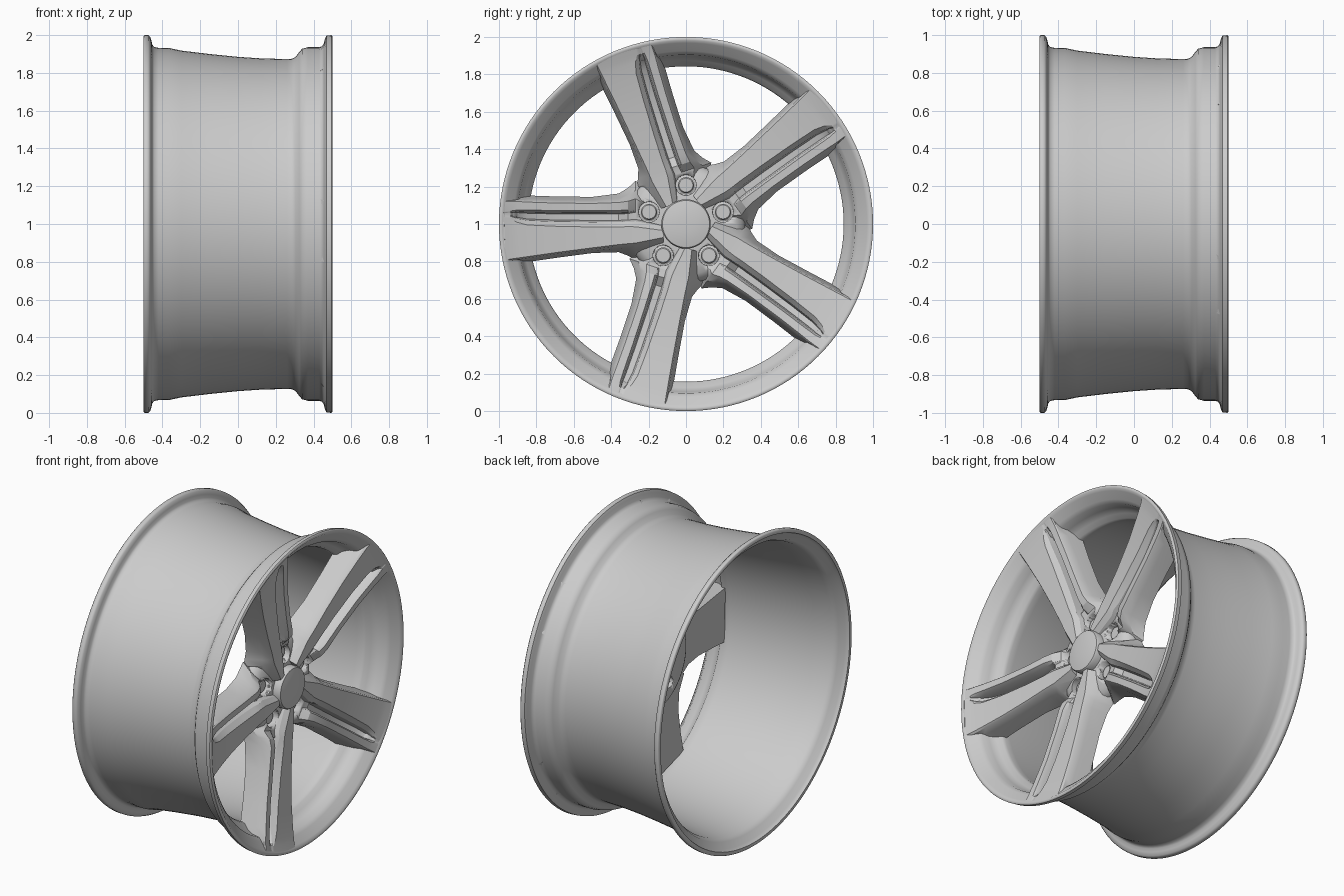
import bpy, bmesh
from math import sin, cos, pi, sqrt, radians

if "Cube" in bpy.data.objects:
    bpy.data.objects.remove(bpy.data.objects["Cube"])


def finish(name, bm, angle=32):
    bmesh.ops.remove_doubles(bm, verts=bm.verts, dist=1e-5)
    bmesh.ops.recalc_face_normals(bm, faces=bm.faces)
    if bm.calc_volume(signed=True) < 0:
        bmesh.ops.reverse_faces(bm, faces=bm.faces)
    me = bpy.data.meshes.new(name)
    bm.to_mesh(me)
    bm.free()
    ob = bpy.data.objects.new(name, me)
    bpy.context.collection.objects.link(ob)
    select(ob)
    bpy.ops.object.shade_smooth_by_angle(angle=radians(angle))
    return ob


def select(ob):
    bpy.ops.object.select_all(action='DESELECT')
    ob.select_set(True)
    bpy.context.view_layer.objects.active = ob


def lathe(name, profile, segs, cy=0.0, cz=1.0, loop=False, angle=32):
    """Revolve (x, radius) points around an x-parallel axis."""
    bm = bmesh.new()
    rings = []
    for x, r in profile:
        if r == 0:
            rings.append([bm.verts.new((x, cy, cz))] * segs)
        else:
            rings.append([bm.verts.new((x, cy + r * cos(2 * pi * i / segs),
                                        cz + r * sin(2 * pi * i / segs))) for i in range(segs)])
    pairs = list(zip(rings, rings[1:]))
    if loop:
        pairs.append((rings[-1], rings[0]))
    for a, b in pairs:
        for i in range(segs):
            j = (i + 1) % segs
            vs = list(dict.fromkeys((a[i], a[j], b[j], b[i])))
            if len(vs) > 2:
                bm.faces.new(vs)
    return finish(name, bm, angle)


def cut(ob, cutter):
    m = ob.modifiers.new("cut", 'BOOLEAN')
    m.operation = 'DIFFERENCE'
    m.solver = 'EXACT'
    m.object = cutter
    select(ob)
    bpy.ops.object.modifier_apply(modifier=m.name)


# Rim barrel: outer profile, then back along the inside
rim = [(-.5, .995), (-.495, 1), (-.475, 1), (-.465, .992), (-.458, .97), (-.454, .95), (-.445, .938),
       (-.42, .932), (-.37, .933), (-.3, .918), (-.15, .9), (0, .885), (.12, .877), (.26, .873),
       (.285, .875), (.305, .885), (.325, .912), (.34, .928), (.37, .936), (.43, .936), (.445, .941),
       (.454, .955), (.46, .98), (.468, .997), (.495, 1), (.5, .995), (.5, .982), (.488, .968),
       (.455, .925), (.435, .905), (.39, .897), (.35, .875), (.33, .85), (.31, .843), (.27, .843),
       (.1, .85), (-.1, .868), (-.3, .893), (-.42, .908), (-.455, .925), (-.475, .965), (-.5, .975)]
lathe("rim", rim, 128, loop=True, angle=48)

# Spoke stations: radius, upper-arm x, lower-arm x, back x,
# upper edge, slot start, slot end, lower edge, slot depth
STATIONS = [
    (.12, .33, .385, .225, -.05, -.04, .035, .08, 0),
    (.27, .338, .39, .225, -.135, -.085, .015, .11, 0),
    (.31, .378, .393, .227, -.122, -.075, .014, .113, .03),
    (.36, .396, .398, .235, -.115, -.073, .016, .118, .085),
    (.5, .41, .41, .26, -.11, -.072, .016, .135, .1),
    (.7, .435, .435, .285, -.112, -.072, .012, .16, .1),
    (.85, .462, .462, .3, -.117, -.075, .005, .18, .075),
    (.905, .474, .474, .36, -.12, -.075, -.01, .188, .05),
    (.94, .482, .482, .44, -.12, -.07, -.03, .193, .005),
    (.984, .496, .496, .479, -.12, -.065, -.035, .2, 0)]


def section(R, xU, xL, xb, vA, s0, s1, vB, d):
    """Closed cross-section as (tangent, x) points: back, upper arm, slot, lower arm."""
    w = s1 - s0
    fl = .06 * min(1, max(0, 1 - (R - .27) / .14)) ** 1.5
    thin = min(1, (xL - xb) / .15)
    return [(vA - (.035 + fl) * thin, xb), (vA - (.02 + fl * .4) * thin, max(xU - .06, xb + .003)),
            (vA - .006, xU - .008), (vA, xU), (s0, xU), (s0 + .14 * w, xU - .3 * d),
            (s0 + .22 * w, xU - d), (s0 + .6 * w, xU - d), (s0 + .7 * w, (xU + xL) / 2 - .35 * d),
            (s1, xL), (vB - .008, xL), (vB, xL - .012),
            (vB + (.008 + fl * .4) * thin, max(xL - .06, xb + .003)), (vB + (.02 + fl) * thin, xb)]


def spoke(k):
    phi = pi + k * 2 * pi / 5
    c, s = cos(phi), sin(phi)
    bm = bmesh.new()
    rows = []
    for st in STATIONS:
        R = st[0]
        t = min(1, max(0, (R - .4) / .4))      # outer stations follow the rim arc
        row = []
        for v, x in section(*st):
            u = sqrt(R * R - (v * t) ** 2)
            row.append(bm.verts.new((x, u * c - v * s, 1 + u * s + v * c)))
        rows.append(row)
    n = len(rows[0])
    for a, b in zip(rows, rows[1:]):
        for i in range(n):
            j = (i + 1) % n
            bm.faces.new((a[i], a[j], b[j], b[i]))
    # triangulated caps keep the solid clean for cutting
    caps = [bm.faces.new(rows[0]), bm.faces.new(rows[-1][::-1])]
    bmesh.ops.triangulate(bm, faces=caps)
    return finish(f"spoke_{k + 1}", bm, 25)


spokes = [spoke(k) for k in range(5)]

# Hub plate: ring with a centre bore open at the back
hub = lathe("hub", [(.3, 0), (.3, .12), (.21, .12), (.205, .125), (.205, .29), (.212, .305),
                    (.235, .316), (.27, .316), (.3, .302), (.322, .272), (.335, .22),
                    (.345, .15), (.345, 0)], 80)

# Bolt pockets from the front, smaller holes from the back
BOLTS = [(.208 * cos(a), 1 + .208 * sin(a)) for a in (pi / 2 + i * 2 * pi / 5 for i in range(5))]
for i, (y, z) in enumerate(BOLTS):
    pocket = lathe("pocket_cutter", [(.262, 0), (.262, .054), (.6, .059), (.6, 0)], 32, y, z)
    hole = lathe("hole_cutter", [(.1, 0), (.1, .035), (.24, .035), (.24, 0)], 24, y, z)
    for ob in spokes + [hub]:
        cut(ob, pocket)
        cut(ob, hole)
    bpy.data.objects.remove(pocket)
    bpy.data.objects.remove(hole)

# Centre cap
lathe("centre_cap", [(.33, 0), (.33, .132), (.385, .132), (.395, .126), (.402, .09),
                     (.406, .045), (.407, 0)], 48)

# Wheel bolts
for i, (y, z) in enumerate(BOLTS):
    lathe(f"bolt_{i + 1}", [(.25, 0), (.25, .05), (.268, .05), (.272, .043), (.305, .043),
                            (.312, .037), (.312, 0)], 24, y, z)
